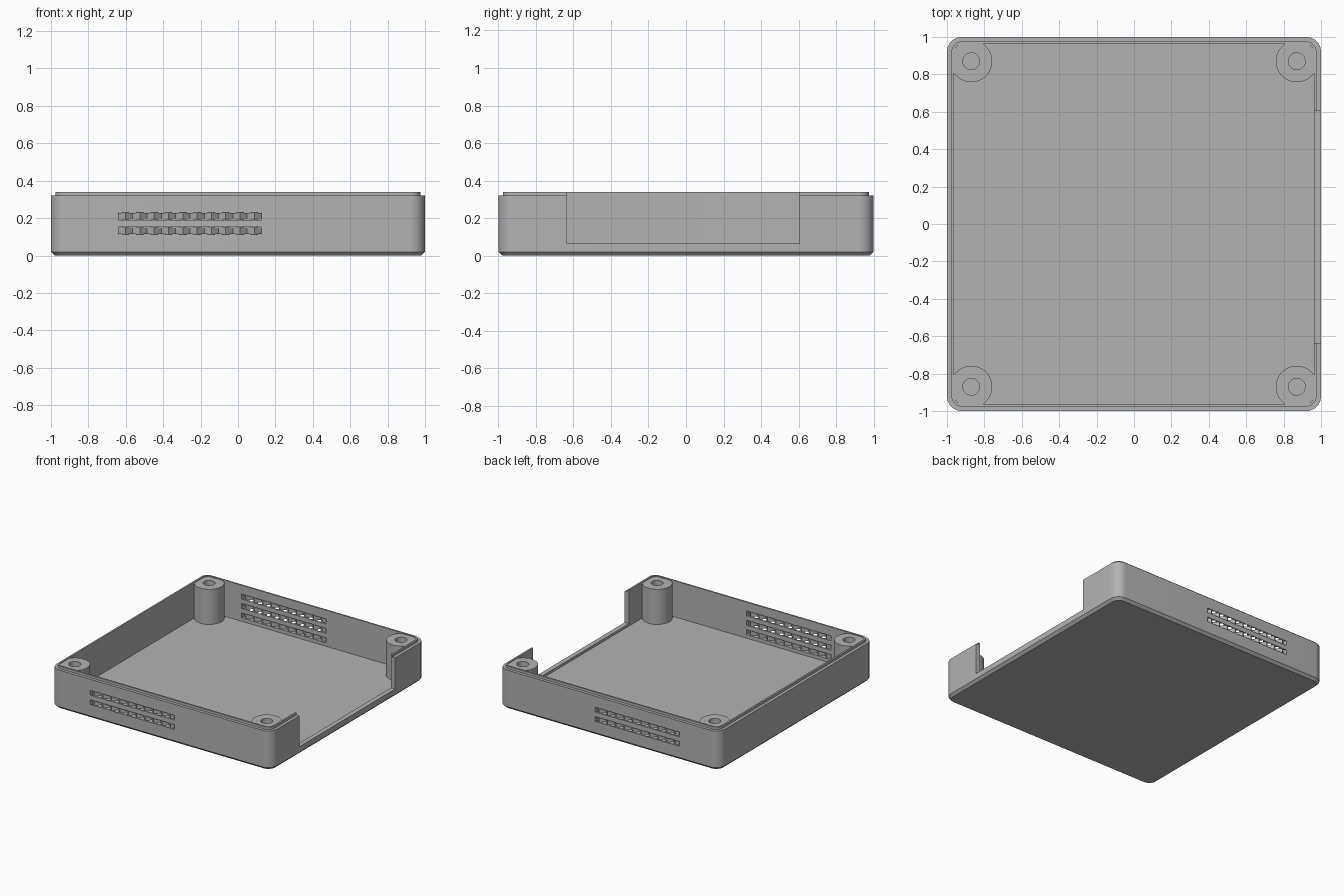
import bpy, bmesh, math

if "Cube" in bpy.data.objects:
    bpy.data.objects.remove(bpy.data.objects["Cube"])

grey = bpy.data.materials.new("plain_grey")
grey.diffuse_color = (0.45, 0.45, 0.45, 1)
grey.use_nodes = True
grey.node_tree.nodes["Principled BSDF"].inputs["Base Color"].default_value = grey.diffuse_color


def finish(name, bm):
    bmesh.ops.recalc_face_normals(bm, faces=bm.faces)
    me = bpy.data.meshes.new(name)
    bm.to_mesh(me)
    bm.free()
    me.materials.append(grey)
    ob = bpy.data.objects.new(name, me)
    bpy.context.collection.objects.link(ob)
    return ob


def stack(name, loops):
    """Skin a closed solid through loops of equal length."""
    bm = bmesh.new()
    rings = [[bm.verts.new(p) for p in loop] for loop in loops]
    n = len(rings[0])
    for a, b in zip(rings, rings[1:]):
        for i in range(n):
            j = (i + 1) % n
            bm.faces.new((a[i], a[j], b[j], b[i]))
    bm.faces.new(rings[0][::-1])
    bm.faces.new(rings[-1])
    return finish(name, bm)


def rounded(half, z, seg=10):
    r = 0.08 - (1 - half)
    c = half - r
    pts = []
    for q, (sx, sy) in enumerate(((1, 1), (-1, 1), (-1, -1), (1, -1))):
        for i in range(seg + 1):
            a = math.pi / 2 * (q + i / seg)
            pts.append((sx * c + r * math.cos(a), sy * c + r * math.sin(a), z))
    return pts


def smooth(ob):
    bpy.ops.object.select_all(action='DESELECT')
    ob.select_set(True)
    bpy.context.view_layer.objects.active = ob
    bpy.ops.object.shade_smooth_by_angle(angle=math.radians(30))


def cut(ob, cutter):
    mod = ob.modifiers.new("cut", 'BOOLEAN')
    mod.operation, mod.solver, mod.object = 'DIFFERENCE', 'EXACT', cutter
    bpy.context.view_layer.objects.active = ob
    bpy.ops.object.modifier_apply(modifier=mod.name)
    bpy.data.objects.remove(cutter)


# Tray shell: chamfered base, outer wall, ledge, raised lip, inner wall, floor
INNER = 0.962
shell = stack("tray_shell", [rounded(h, z) for h, z in (
    (0.98, 0), (1, 0.02), (1, 0.32), (0.976, 0.32),
    (0.976, 0.34), (INNER, 0.34), (INNER, 0.045))])

# Side opening on the right wall
stack("opening_cutter", [[(0.9, -0.635, z), (1.1, -0.635, z), (1.1, 0.605, z),
                          (0.9, 0.605, z)] for z in (0.065, 0.5)])
cut(shell, bpy.data.objects["opening_cutter"])

# Vents: zigzag slots, two rows outside and three offset rows inside
STEP, X0 = 0.0383, -0.64


def vent(side, outside, z, h):
    face, tip = (1, INNER + 0.002) if outside else (INNER, 0.998)
    away = face + (0.03 if outside else -0.03)
    near = face + (-0.001 if outside else 0.001)
    pts = [(X0 + i * STEP, tip if i % 2 == 0 else near) for i in range(21)]
    pts += [(X0 + 20 * STEP, away), (X0, away)]
    cut(shell, stack("vent_cutter", [[(x, side * y, zz) for x, y in pts]
                                     for zz in (z - h / 2, z + h / 2)]))


for side in (-1, 1):
    for z in (0.1325, 0.2095):
        vent(side, True, z, 0.0385)
    for z in (0.094, 0.171, 0.248):
        vent(side, False, z, 0.041)
smooth(shell)

# Corner screw posts with blind holes, flattened where they meet the walls
LIM = 0.969


def clamp(v):
    return max(-LIM, min(LIM, v))


for sx, sy, where in ((-1, -1, "front_left"), (1, -1, "front_right"),
                      (-1, 1, "back_left"), (1, 1, "back_right")):
    loops = []
    for r, z in ((0.112, 0.03), (0.112, 0.333), (0.045, 0.333), (0.045, 0.08)):
        loops.append([(clamp(sx * 0.87 + r * math.cos(a)),
                       clamp(sy * 0.87 + r * math.sin(a)), z)
                      for a in (2 * math.pi * i / 48 for i in range(48))])
    smooth(stack("screw_post_" + where, loops))
